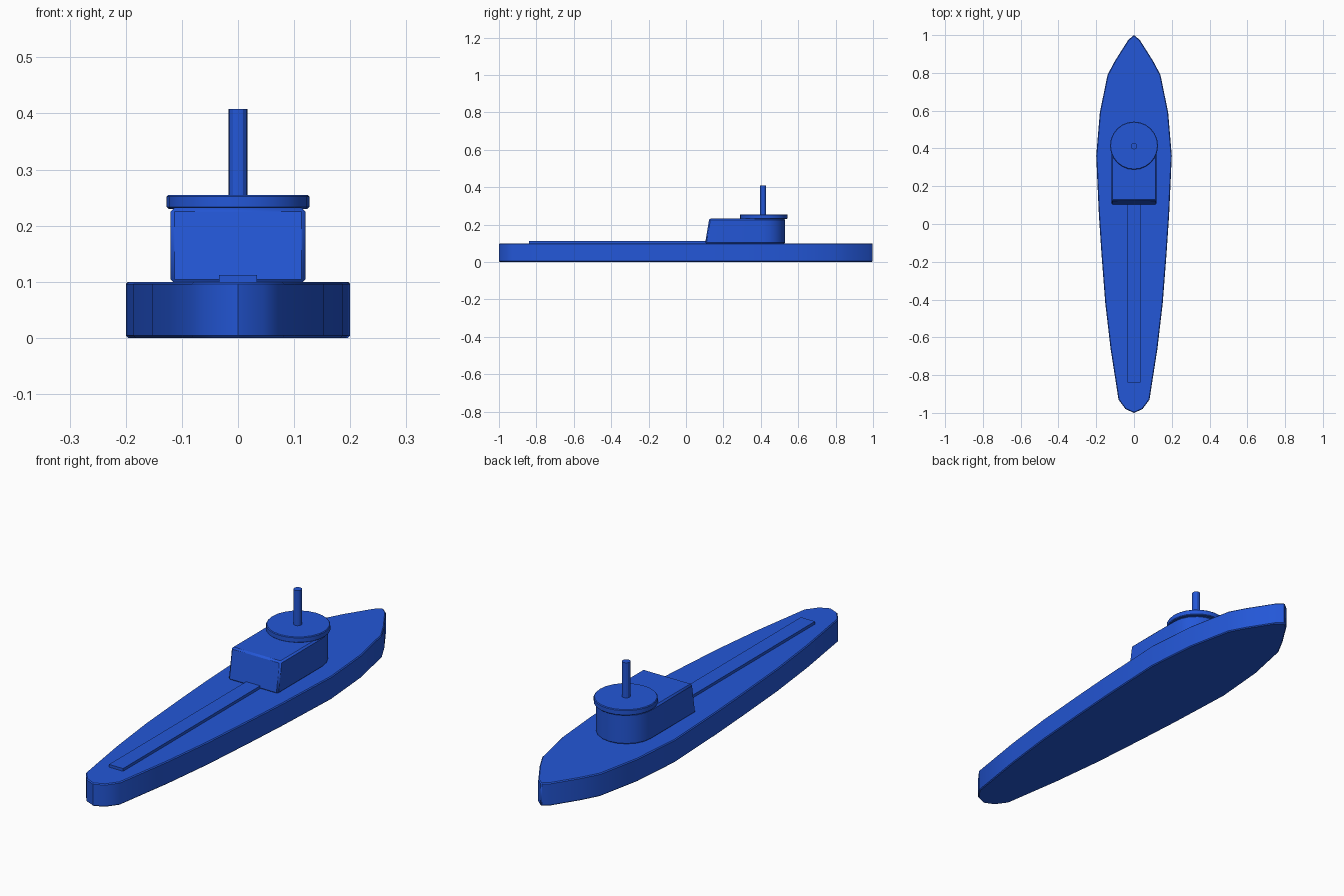
import bpy, bmesh, math

if "Cube" in bpy.data.objects:
    bpy.data.objects.remove(bpy.data.objects["Cube"])

blue = bpy.data.materials.new("ship_blue")
blue.diffuse_color = (0.017, 0.095, 0.68, 1)
blue.use_nodes = True
blue.node_tree.nodes["Principled BSDF"].inputs["Base Color"].default_value = blue.diffuse_color


def finish(name, bm, bevel=0.0, angle=30):
    bmesh.ops.recalc_face_normals(bm, faces=bm.faces)
    me = bpy.data.meshes.new(name)
    bm.to_mesh(me)
    bm.free()
    me.materials.append(blue)
    ob = bpy.data.objects.new(name, me)
    bpy.context.collection.objects.link(ob)
    if bevel:
        m = ob.modifiers.new("edge", 'BEVEL')
        m.width = bevel
        m.segments = 1
        m.limit_method = 'ANGLE'
        m.angle_limit = math.radians(60)
    bpy.ops.object.select_all(action='DESELECT')
    ob.select_set(True)
    bpy.context.view_layer.objects.active = ob
    bpy.ops.object.shade_smooth_by_angle(angle=math.radians(angle))
    return ob


def prism(outline, z0, z1, top=None):
    """Solid between two outlines of equal length."""
    bm = bmesh.new()
    lo = [bm.verts.new((x, y, z0)) for x, y in outline]
    hi = [bm.verts.new((x, y, z1)) for x, y in (top or outline)]
    n = len(lo)
    for i in range(n):
        j = (i + 1) % n
        bm.faces.new((lo[i], lo[j], hi[j], hi[i]))
    bm.faces.new(hi)
    bm.faces.new(lo[::-1])
    return bm


def circle(r, cy, n):
    return [(r * math.cos(2 * math.pi * i / n), cy + r * math.sin(2 * math.pi * i / n)) for i in range(n)]


# hull: mirrored half outline, pointed bow at +y
half = [(0.03, 0.975), (0.10, 0.865), (0.14, 0.79), (0.181, 0.59), (0.2, 0.36),
        (0.186, 0.05), (0.172, -0.16), (0.152, -0.42), (0.124, -0.66),
        (0.082, -0.93), (0.045, -0.98)]
hull = [(0, 1)] + half + [(0, -1)] + [(-x, y) for x, y in reversed(half)]
finish("hull", prism(hull, 0, 0.1), 0.004)

# raised deck strip
strip = [(-0.034, -0.84), (0.034, -0.84), (0.034, 0.13), (-0.034, 0.13)]
finish("deck_strip", prism(strip, 0.095, 0.112))

# cabin: sloped rear wall, rounded front
arc = [(0.12 * math.cos(math.pi * i / 10), 0.41 + 0.12 * math.sin(math.pi * i / 10)) for i in range(11)]
low = arc + [(-0.12, 0.102), (0.12, 0.102)]
high = arc + [(-0.12, 0.124), (0.12, 0.124)]
finish("cabin", prism(low, 0.097, 0.232, high), 0.007)

# round roof platform and mast
finish("roof_disc", prism(circle(0.127, 0.415, 24), 0.234 - 0.004, 0.255), 0.003)
finish("mast", prism(circle(0.017, 0.412, 12), 0.25, 0.408))
